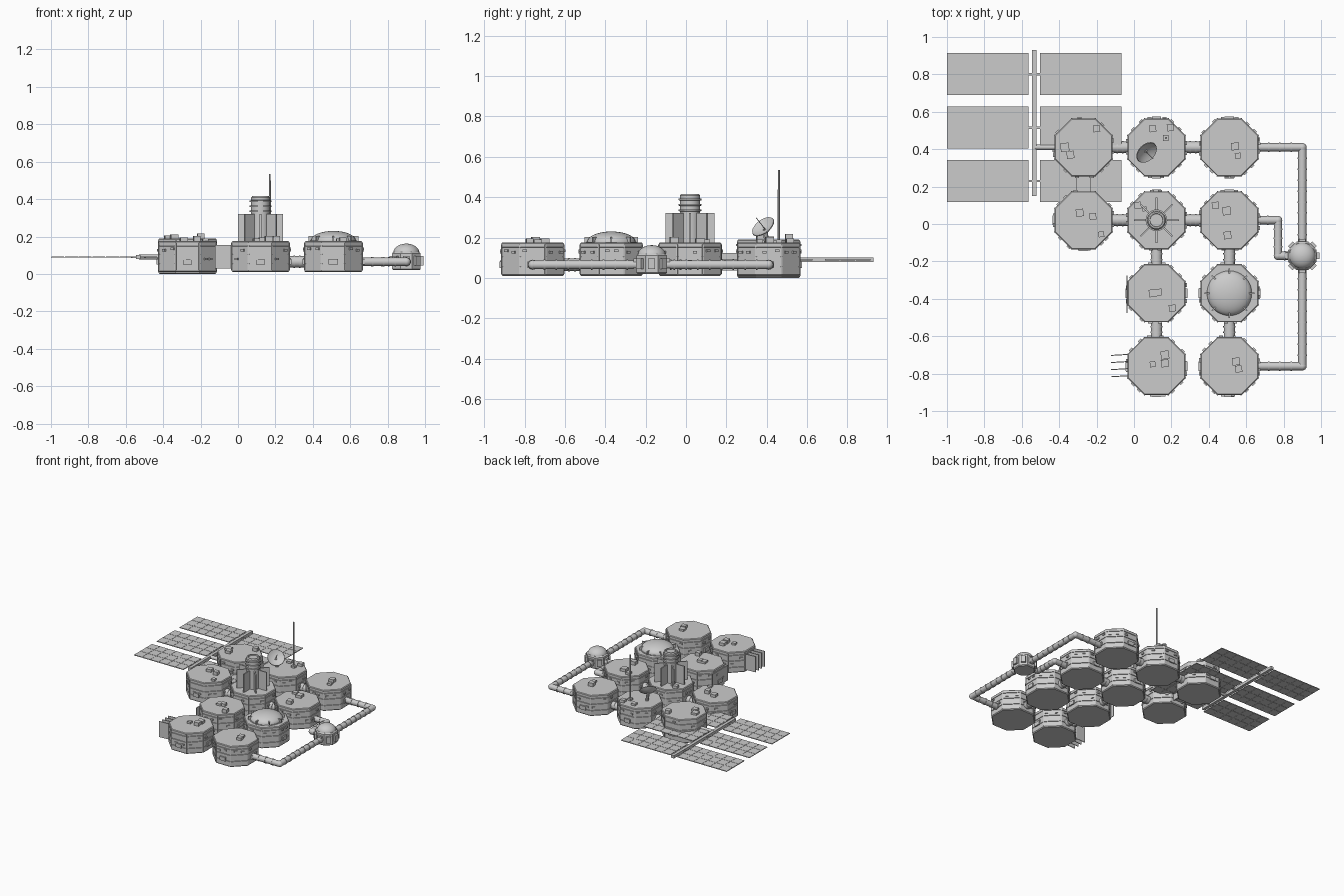
import bpy, bmesh, math, random
from mathutils import Vector, Matrix

if "Cube" in bpy.data.objects:
    bpy.data.objects.remove(bpy.data.objects["Cube"])

random.seed(4)
grey = bpy.data.materials.new("hull grey")
grey.diffuse_color = (0.6, 0.6, 0.6, 1)
grey.use_nodes = True
grey.node_tree.nodes["Principled BSDF"].inputs["Base Color"].default_value = grey.diffuse_color


def finish(name, bm, smooth=False):
    me = bpy.data.meshes.new(name)
    bmesh.ops.recalc_face_normals(bm, faces=bm.faces)
    bm.to_mesh(me)
    bm.free()
    me.materials.append(grey)
    ob = bpy.data.objects.new(name, me)
    bpy.context.collection.objects.link(ob)
    if smooth:
        bpy.ops.object.select_all(action='DESELECT')
        ob.select_set(True)
        bpy.context.view_layer.objects.active = ob
        bpy.ops.object.shade_smooth_by_angle(angle=math.radians(35))
    return ob


def box(bm, c, size, ang=0.0):
    m = Matrix.Translation(c) @ Matrix.Rotation(ang, 4, 'Z') @ Matrix.Diagonal((*size, 1))
    bmesh.ops.create_cube(bm, size=1, matrix=m)


def rod(bm, a, b, r, n=16, r2=None):
    a, b = Vector(a), Vector(b)
    d = b - a
    m = Matrix.Translation((a + b) / 2) @ d.to_track_quat('Z', 'Y').to_matrix().to_4x4()
    bmesh.ops.create_cone(bm, cap_ends=True, segments=n, radius1=r,
                          radius2=r if r2 is None else r2, depth=d.length, matrix=m)


def lathe(bm, profile, n, m=Matrix(), turn=0.0):
    # (radius, height) profile spun round the local z axis, closed with end caps
    rings = []
    for r, z in profile:
        rings.append([bm.verts.new(m @ Vector((r * math.cos(turn + 2 * math.pi * i / n),
                                               r * math.sin(turn + 2 * math.pi * i / n), z)))
                      for i in range(n)])
    for lo, hi in zip(rings, rings[1:]):
        for i in range(n):
            bm.faces.new((lo[i], lo[(i + 1) % n], hi[(i + 1) % n], hi[i]))
    bm.faces.new(rings[0][::-1])
    bm.faces.new(rings[-1])


# Octagonal modules with panel grooves and wall fittings
COLS, ROWS = (-0.27, 0.12, 0.51), (0.41, 0.02, -0.37, -0.76)
sites = [(x, y) for y in ROWS for x in COLS if not (x < 0 and y < -0.1)]
K = 1 / math.cos(math.pi / 8)
for x, y in sites:
    special = (x < 0 and y > 0.3)
    lo, hi = (0.0, 0.19) if special else (0.01, 0.175)
    ap = 0.155
    bm = bmesh.new()
    prof = [(ap - 0.006, lo), (ap, lo + 0.006)]
    for g in (0.055, 0.105, 0.15):
        prof += [(ap, g - 0.002), (ap - 0.005, g - 0.001), (ap - 0.005, g + 0.001), (ap, g + 0.002)]
    prof += [(ap, hi - 0.005), (ap - 0.005, hi)]
    lathe(bm, [(r * K, z) for r, z in prof], 8, Matrix.Translation((x, y, 0)), math.pi / 8)
    finish("octagon_module", bm)
    bm = bmesh.new()
    for i in range(8):
        a = i * math.pi / 4
        u, v = Vector((math.cos(a), math.sin(a), 0)), Vector((-math.sin(a), math.cos(a), 0))
        c = Vector((x, y, 0))
        if i % 2 == 0:
            box(bm, c + u * 0.158 + Vector((0, 0, 0.065)), (0.015, 0.05, 0.03), a)
        for s in (-1, 1):
            p = c + u * 0.157 + v * (s * random.uniform(0.015, 0.045))
            p.z = random.choice((0.08, 0.127, 0.163 if special else 0.135))
            box(bm, p, (0.012, 0.022, 0.012), a)
        # corner strips
        b = a + math.pi / 8
        box(bm, c + Vector((math.cos(b), math.sin(b), 0)) * 0.164 + Vector((0, 0, (lo + hi) / 2)),
            (0.01, 0.008, hi - lo - 0.02), b)
    finish("wall_fittings", bm)

# Rooftop equipment boxes: x, y, half size
roof = [(-.37, .41, .023), (-.34, .37, .02), (-.2, .51, .018), (.1, .51, .018), (.195, .515, .018),
        (.54, .415, .02), (.555, .365, .015), (-.29, .06, .02), (-.22, .04, .018), (-.175, -.055, .015),
        (.02, .1, .018), (.055, .08, .012), (.435, .1, .018), (.495, .07, .022), (.5, -.06, .02),
        (.1, -.37, .02), (.13, -.365, .018), (.205, -.45, .018), (.1, -.75, .015), (.165, -.70, .022),
        (.165, -.745, .02), (.545, -.735, .02), (.56, -.775, .018)]
bm = bmesh.new()
for i, (x, y, h) in enumerate(roof):
    base = 0.185 if (x < 0 and y > 0.3) else 0.17
    t = 0.02 + 0.006 * (i % 3)
    box(bm, (x, y, base + t / 2), (2 * h, 2 * h, t), 0.12)
finish("roof_boxes", bm)

# Connecting tubes with collars
TZ = 0.065


def tube(path, r, step, name):
    bm = bmesh.new()
    for (ax, ay), (bx, by) in zip(path, path[1:]):
        a, b = Vector((ax, ay, TZ)), Vector((bx, by, TZ))
        rod(bm, a, b, r)
        d = (b - a).normalized()
        n = max(2, round((b - a).length / step))
        for k in range(1, n):
            p = a.lerp(b, k / n)
            rod(bm, p - d * 0.004, p + d * 0.004, r + 0.003)
    for px, py in path[1:-1]:
        bmesh.ops.create_uvsphere(bm, u_segments=16, v_segments=8, radius=r + 0.001,
                                  matrix=Matrix.Translation((px, py, TZ)))
    finish(name, bm, True)


for y in ROWS[:2]:
    for x in COLS[:2]:
        tube([(x + 0.15, y), (x + 0.24, y)], 0.03, 0.03, "short_tube")
for x in COLS[1:]:
    for y in ROWS[1:3]:
        tube([(x, y - 0.15), (x, y - 0.24)], 0.03, 0.03, "short_tube")
tube([(0.66, 0.41), (0.9, 0.41), (0.9, -0.76), (0.66, -0.76)], 0.022, 0.058, "outer_tube")
tube([(0.66, 0.02), (0.77, 0.02), (0.77, -0.17), (0.84, -0.17)], 0.022, 0.05, "inner_tube")

# Framed link between the two left modules
bm = bmesh.new()
box(bm, (-0.27, 0.215, 0.08), (0.06, 0.1, 0.07))
for s in (-1, 1):
    box(bm, (-0.27 + s * 0.035, 0.215, 0.08), (0.012, 0.1, 0.085))
finish("framed_link", bm)

# Domed hub on the outer tube
bm = bmesh.new()
hub = Matrix.Translation((0.9, -0.17, 0))
lathe(bm, [(0.076, 0.02), (0.082, 0.026), (0.082, 0.11), (0.074, 0.118)], 8, hub, math.pi / 8)
for i in range(8):
    a = i * math.pi / 4
    box(bm, (0.9 + 0.082 * math.cos(a), -0.17 + 0.082 * math.sin(a), 0.07), (0.018, 0.035, 0.05), a)
finish("hub_body", bm)


def dome(name, x, y, z, r, h):
    bm = bmesh.new()
    prof = [(r * 1.04, z - 0.012), (r * 1.04, z)]
    prof += [(max(0.001, r * math.cos(t * math.pi / 20)), z + h * math.sin(t * math.pi / 20))
             for t in range(11)]
    lathe(bm, prof, 32, Matrix.Translation((x, y, 0)))
    finish(name, bm, True)


dome("hub_dome", 0.9, -0.17, 0.112, 0.07, 0.05)
dome("large_dome", 0.51, -0.37, 0.178, 0.12, 0.052)
bm = bmesh.new()
for i in range(8):
    a = i * math.pi / 4
    box(bm, (0.51 + 0.118 * math.cos(a), -0.37 + 0.118 * math.sin(a), 0.188), (0.03, 0.008, 0.028), a)
finish("dome_clamps", bm)

# Central tower: ringed column with radial fins
tower = Matrix.Translation((0.12, 0.02, 0))
bm = bmesh.new()
prof = [(0.05, 0.17)]
for z in (0.335, 0.362, 0.389):
    prof += [(0.05, z - 0.005), (0.058, z - 0.004), (0.058, z + 0.004), (0.05, z + 0.005)]
prof += [(0.05, 0.408), (0.044, 0.416), (0.036, 0.416), (0.034, 0.408)]
lathe(bm, prof, 24, tower)
finish("tower_column", bm, True)
bm = bmesh.new()
for i in range(8):
    a = i * math.pi / 4
    box(bm, (0.12 + 0.083 * math.cos(a), 0.02 + 0.083 * math.sin(a), 0.247), (0.075, 0.009, 0.148), a)
finish("tower_fins", bm)

# Dish antenna and tall mast
n = Vector((0.5, -0.5, 0.65)).normalized()
c = Vector((0.065, 0.385, 0.25))
m = Matrix.Translation(c) @ n.to_track_quat('Z', 'Y').to_matrix().to_4x4()
bm = bmesh.new()
lathe(bm, [(0.012, -0.02), (0.04, -0.012), (0.064, 0.004), (0.062, 0.008), (0.04, -0.006), (0.004, -0.012)], 24, m)
finish("dish", bm, True)
bm = bmesh.new()
rod(bm, (0.065, 0.4, 0.17), c - n * 0.015, 0.012, 10)
rod(bm, c - n * 0.012, c + n * 0.07, 0.002, 6)
finish("dish_support", bm)
bm = bmesh.new()
rod(bm, (0.17, 0.46, 0.17), (0.17, 0.46, 0.535), 0.006, 8, 0.005)
box(bm, (0.17, 0.46, 0.18), (0.03, 0.03, 0.02))
finish("mast", bm)

# Solar wings on a long beam
bm = bmesh.new()
box(bm, (-0.533, 0.54, 0.09), (0.024, 0.78, 0.022))
rod(bm, (-0.53, 0.41, 0.09), (-0.41, 0.41, 0.09), 0.014, 12)
for y in (0.80, 0.515, 0.23):
    box(bm, (-0.533, y, 0.09), (0.08, 0.012, 0.008))
finish("solar_beam", bm)
bm = bmesh.new()
for yc in (0.802, 0.516, 0.23):
    for x0, x1 in ((-1.0, -0.562), (-0.504, -0.065)):
        box(bm, ((x0 + x1) / 2, yc, 0.09), (x1 - x0 - 0.002, 0.225, 0.003))
        w, h = (x1 - x0) / 6, 0.228 / 3
        for i in range(6):
            for j in (-1, 0, 1):
                box(bm, (x0 + w * (i + 0.5), yc + h * j, 0.09), (w - 0.004, h - 0.004, 0.006))
finish("solar_panels", bm)

# Radiator fins and wall plate on the left side
bm = bmesh.new()
for i in range(4):
    box(bm, (-0.077, -0.70 - 0.038 * i, 0.092), (0.09, 0.005, 0.125), 0.06)
finish("radiator_fins", bm)
bm = bmesh.new()
box(bm, (-0.037, -0.375, 0.092), (0.005, 0.2, 0.12))
finish("wall_plate", bm)
